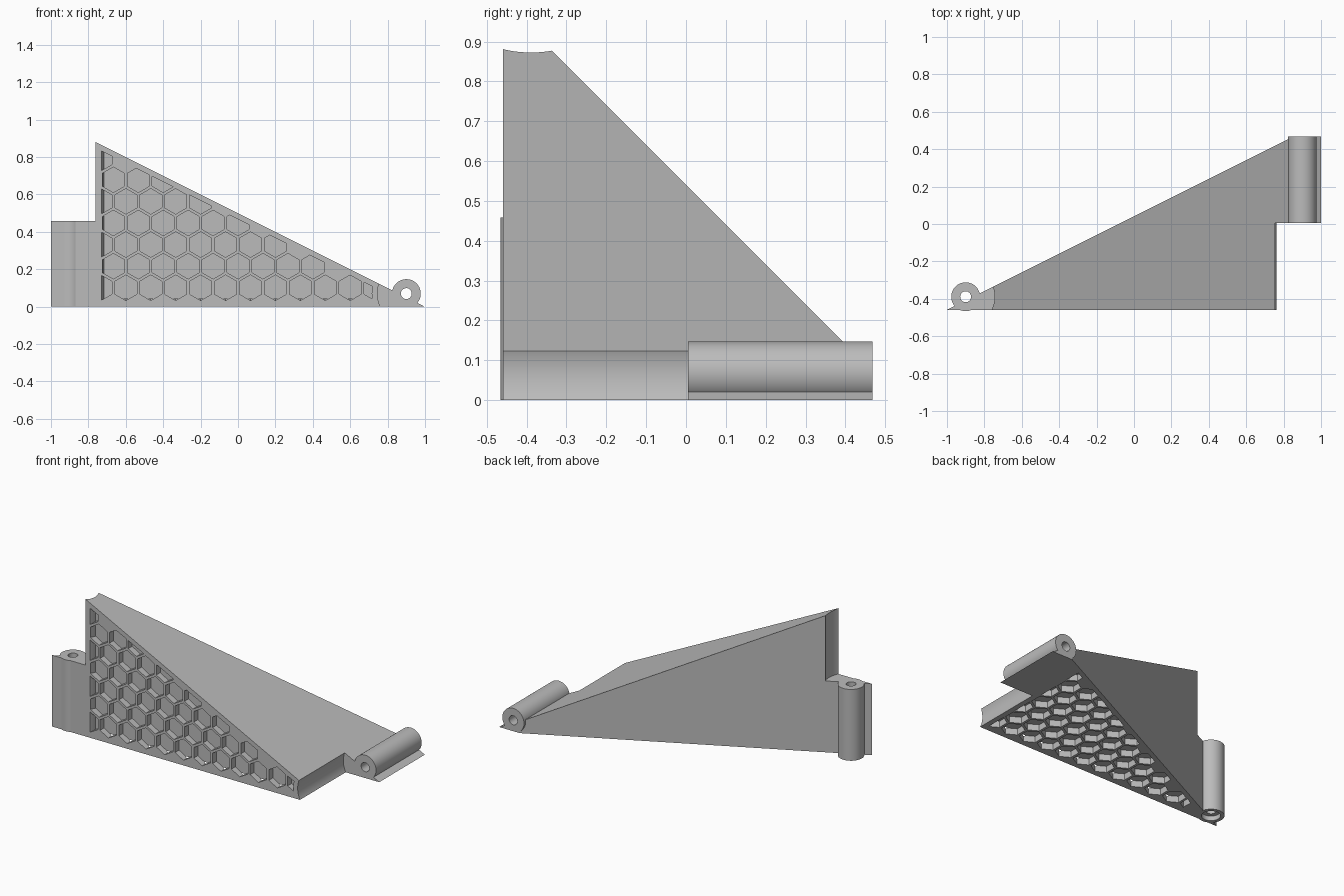
import bpy
import bmesh
import math
from mathutils import Matrix, Vector

if "Cube" in bpy.data.objects:
    bpy.data.objects.remove(bpy.data.objects["Cube"], do_unlink=True)

FRONT = -0.459          # plane of the front face
END = 0.468             # back end of the right knuckle
PIN = 0.07              # pin distance from the outer faces
PIN_X = 0.9
KNUCKLE_R, SOCKET_R, HOLE_R = 0.077, 0.155, 0.029
LEFT_TOP, RIGHT_START = 0.458, 0.005
PITCH, ROW, HEX_R, DEPTH = 0.1333, 0.1155, 0.068, 0.04

# Half turn that swaps the front face with the bottom face
FLIP = Matrix(((-1, 0, 0, 0), (0, 0, 1, FRONT), (0, 1, 0, -FRONT), (0, 0, 0, 1)))

grey = bpy.data.materials.new("plain_grey")
grey.use_nodes = True
colour = (0.5, 0.5, 0.5, 1)
grey.diffuse_color = colour
grey.node_tree.nodes["Principled BSDF"].inputs["Base Color"].default_value = colour


def finish(name, bm):
    bmesh.ops.recalc_face_normals(bm, faces=bm.faces)
    mesh = bpy.data.meshes.new(name)
    bm.to_mesh(mesh)
    bm.free()
    mesh.materials.append(grey)
    obj = bpy.data.objects.new(name, mesh)
    bpy.context.collection.objects.link(obj)
    return obj


def cylinder(name, side, radius, start, end, segments=96):
    """Left side: upright, start/end in z. Right side: along y, start/end in y."""
    bm = bmesh.new()
    if side == "left":
        turn = Matrix.Identity(4)
        centre = Vector((-PIN_X, FRONT + PIN, (start + end) / 2))
    else:
        turn = Matrix.Rotation(math.pi / 2, 4, "X")
        centre = Vector((PIN_X, (start + end) / 2, PIN))
    bmesh.ops.create_cone(bm, cap_ends=True, segments=segments, radius1=radius,
                          radius2=radius, depth=end - start,
                          matrix=Matrix.Translation(centre) @ turn)
    return finish(name, bm)


def prism(name, outline, y0, y1):
    bm = bmesh.new()
    face = bm.faces.new([bm.verts.new((x, y0, z)) for x, z in outline])
    new = bmesh.ops.extrude_face_region(bm, geom=[face])["geom"]
    bmesh.ops.translate(bm, vec=(0, y1 - y0, 0),
                        verts=[v for v in new if isinstance(v, bmesh.types.BMVert)])
    return finish(name, bm)


def boolean(target, cutter, operation="DIFFERENCE", keep=False):
    mod = target.modifiers.new("cut", "BOOLEAN")
    mod.operation, mod.solver, mod.object = operation, "EXACT", cutter
    bpy.context.view_layer.objects.active = target
    bpy.ops.object.modifier_apply(modifier=mod.name)
    if not keep:
        bpy.data.objects.remove(cutter, do_unlink=True)


# Wedge body: four-sided solid with right-angled front and bottom faces
bm = bmesh.new()
corners = [bm.verts.new(p) for p in
           ((-1, FRONT, 0), (1, FRONT, 0), (-1, FRONT, 1), (1, FRONT + 1, 0))]
for a, b, c in ((0, 1, 2), (0, 1, 3), (0, 2, 3), (1, 2, 3)):
    bm.faces.new((corners[a], corners[b], corners[c]))
body = finish("wedge_body", bm)
boolean(body, prism("end_trim", ((-2, -1), (2, -1), (2, 2), (-2, 2)), END, 1))

# Clearance sockets for the mating knuckles, and seats for the own knuckles
boolean(body, cylinder("left_socket", "left", SOCKET_R, LEFT_TOP, 1.2))
boolean(body, cylinder("right_socket", "right", SOCKET_R, -0.8, RIGHT_START))
boolean(body, cylinder("left_seat", "left", KNUCKLE_R, -0.1, LEFT_TOP + 0.05))
boolean(body, cylinder("right_seat", "right", KNUCKLE_R, RIGHT_START - 0.05, 0.6))

# Honeycomb pockets, kept inside a rim along the slope and around the sockets
RIM = 0.033
bm = bmesh.new()
for row in range(7):
    z = 0.101 + row * ROW
    for col in range(13):
        x = -0.733 + (col + (row % 2) / 2) * PITCH
        if z > 0.5 - 0.5 * x - RIM + 0.012:
            continue
        place = Matrix.Translation((x, FRONT, z)) @ Matrix.Rotation(math.pi / 2, 4, "X")
        bmesh.ops.create_cone(bm, cap_ends=True, segments=6, radius1=HEX_R,
                              radius2=HEX_R, depth=2 * DEPTH, matrix=place)
pockets = finish("pocket_cutter", bm)
limit = prism("pocket_limit", ((-1, 0), (1 - 2 * RIM, 0), (-1, 1 - RIM)), -0.6, -0.3)
boolean(pockets, limit, "INTERSECT")
boolean(pockets, cylinder("left_rim", "left", 0.185, -0.2, 1.2))
boolean(pockets, cylinder("right_rim", "right", 0.185, -0.8, 0.6))
boolean(body, pockets, keep=True)
pockets.data.transform(FLIP)
boolean(body, pockets)

# Hinge knuckles with pin holes
left = cylinder("left_knuckle", "left", KNUCKLE_R, 0, LEFT_TOP)
boolean(left, cylinder("pin_hole", "left", HOLE_R, -0.1, 0.6, 48))
boolean(left, cylinder("screw_recess", "left", 0.055, -0.1, 0.03, 48))
right = cylinder("right_knuckle", "right", KNUCKLE_R, RIGHT_START, END)
boolean(right, cylinder("pin_hole", "right", HOLE_R, -0.1, 0.6, 48))
boolean(right, prism("floor_trim", ((0, -1), (2, -1), (2, 0), (0, 0)), -1, 1))

# Smooth the round walls and keep the edges crisp
for obj in (body, left, right):
    bpy.ops.object.select_all(action="DESELECT")
    obj.select_set(True)
    bpy.context.view_layer.objects.active = obj
    bpy.ops.object.shade_smooth_by_angle(angle=math.radians(20))
